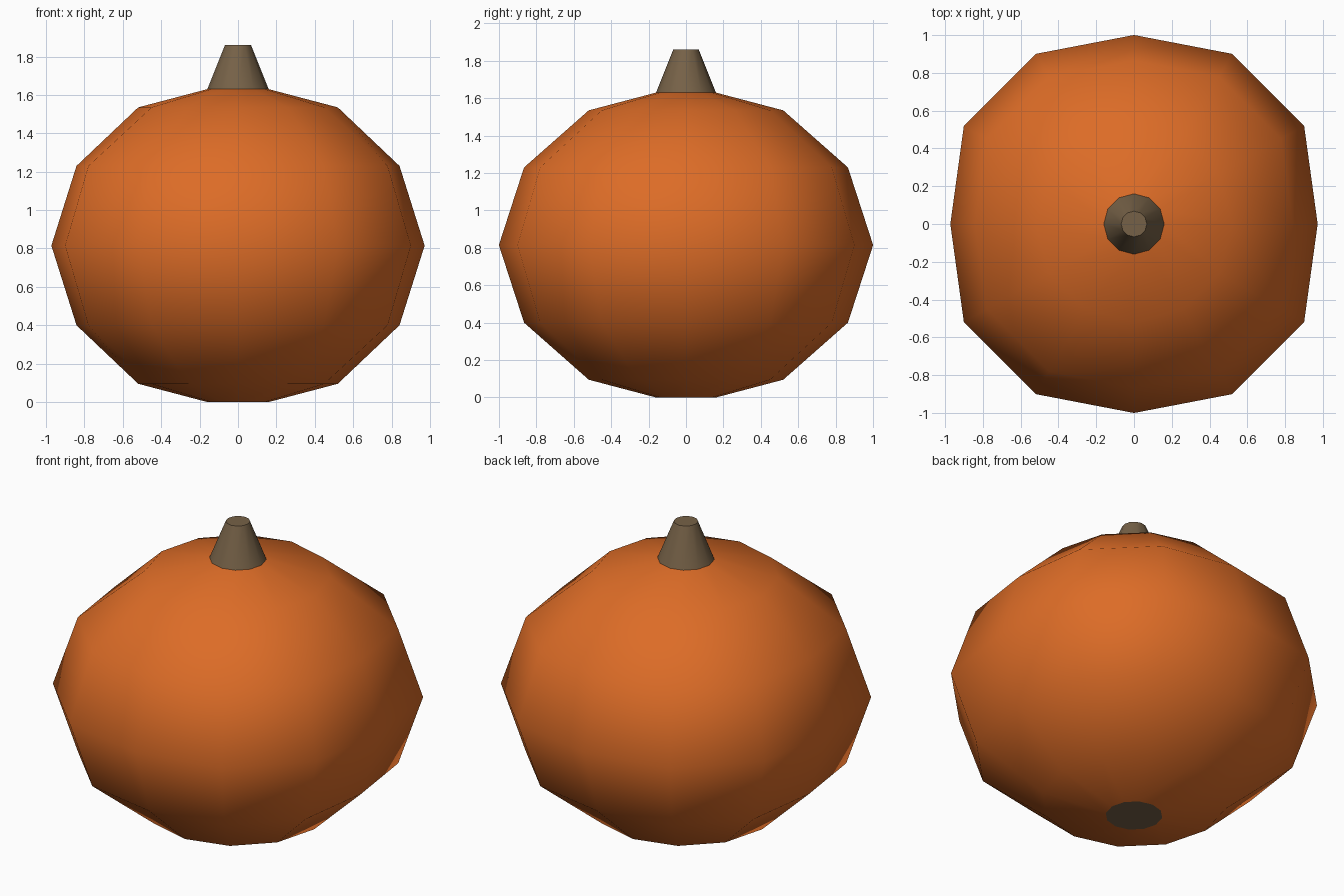
import bpy, bmesh, math

if "Cube" in bpy.data.objects:
    bpy.data.objects.remove(bpy.data.objects["Cube"])

SIDES = 12


def material(name, color):
    m = bpy.data.materials.new(name)
    m.diffuse_color = (*color, 1.0)
    m.use_nodes = True
    m.node_tree.nodes["Principled BSDF"].inputs["Base Color"].default_value = m.diffuse_color
    return m


def loft(name, rings, mat, cap_start=False, cap_end=False, dents=None):
    """Stack 12-sided rings (radius, z); dents give (x, y) radius scale on the axes."""
    bm = bmesh.new()
    loops = []
    for r, z, dented in rings:
        loop = []
        for i in range(SIDES):
            a = 2 * math.pi * i / SIDES
            k = 1.0
            if dented and i % 3 == 0:
                k = dents[(i // 3) % 2]
            loop.append(bm.verts.new((r * k * math.cos(a), r * k * math.sin(a), z)))
        loops.append(loop)
    for lo, hi in zip(loops, loops[1:]):
        for i in range(SIDES):
            j = (i + 1) % SIDES
            f = bm.faces.new((lo[i], lo[j], hi[j], hi[i]))
            f.smooth = True
    # flat caps with sharp rims
    for use, loop in ((cap_start, loops[0][::-1]), (cap_end, loops[-1])):
        if use:
            f = bm.faces.new(loop)
            for e in f.edges:
                e.smooth = False
    me = bpy.data.meshes.new(name)
    bm.to_mesh(me)
    bm.free()
    me.materials.append(mat)
    ob = bpy.data.objects.new(name, me)
    bpy.context.collection.objects.link(ob)
    return ob


orange = material("orange skin", (0.72, 0.15, 0.02))
brown = material("brown stem", (0.18, 0.12, 0.063))

# pumpkin body: squashed sphere, slightly pressed in at its four sides
half = [(0.16, 0.815, False), (0.52, 0.72, False), (0.90, 0.415, True)]
mid = 0.815
rings = ([(r, mid - h, d) for r, h, d in half] + [(1.04, mid, True)]
         + [(r, mid + h, d) for r, h, d in reversed(half)])
loft("pumpkin_body", rings, orange, dents=(0.935, 0.962))

# tapered stem on top
loft("stem", [(0.16, 1.63, False), (0.068, 1.86, False)], brown, cap_end=True)

# brown disc closing the underside
loft("bottom_scar", [(0.16, 0.0, False), (0.155, 0.004, False)], brown, cap_start=True)
